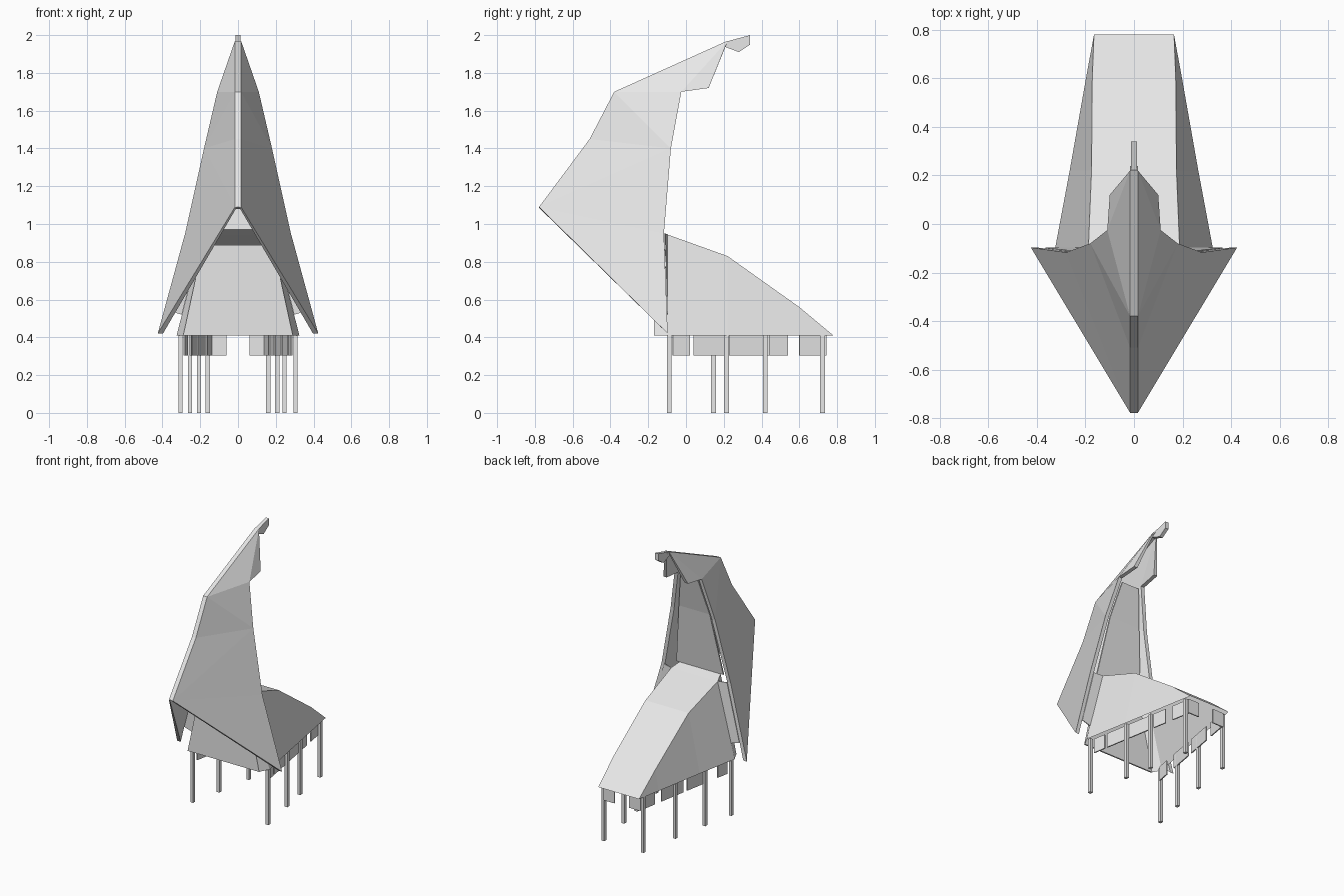
import bpy, bmesh, math
from mathutils import Vector

if "Cube" in bpy.data.objects:
    bpy.data.objects.remove(bpy.data.objects["Cube"])

grey = bpy.data.materials.new("light_grey")
grey.diffuse_color = (0.8, 0.8, 0.8, 1)
grey.use_nodes = True
grey.node_tree.nodes["Principled BSDF"].inputs["Base Color"].default_value = grey.diffuse_color


def make(name, verts, faces, thickness=0.0, offset=-1):
    bm = bmesh.new()
    vs = [bm.verts.new(v) for v in verts]
    for f in faces:
        bm.faces.new([vs[i] for i in f])
    bmesh.ops.recalc_face_normals(bm, faces=bm.faces)
    me = bpy.data.meshes.new(name)
    bm.to_mesh(me)
    bm.free()
    me.materials.append(grey)
    ob = bpy.data.objects.new(name, me)
    bpy.context.collection.objects.link(ob)
    if thickness:
        m = ob.modifiers.new("thickness", 'SOLIDIFY')
        m.thickness = thickness
        m.offset = offset
    return ob


def extrude_x(name, profile, half):
    n = len(profile)
    verts = [(s * half, y, z) for s in (-1, 1) for y, z in profile]
    faces = [range(n), range(n, 2 * n)]
    faces += [(i, (i + 1) % n, (i + 1) % n + n, i + n) for i in range(n)]
    return make(name, verts, faces)


# Folded hood: one sheet per side, thick at the rear edge, thin at the ridge
RW = 0.016
ridge = [(-0.778, 1.09), (-0.51, 1.45), (-0.38, 1.70), (0.22, 1.97)]
edge = [(0.425, -0.097, 0.42), (0.28, -0.117, 0.95), (0.18, -0.08, 1.40),
        (0.11, -0.025, 1.70), (0.10, 0.12, 1.72)]
hood_faces = [(0, 4, 5), (0, 5, 6), (0, 6, 1), (1, 6, 2),
              (2, 6, 7), (2, 7, 3), (7, 8, 3)]
rim = [0, 4, 5, 6, 7, 8, 3, 2, 1]
for s, side in ((1, "right"), (-1, "left")):
    outer = [(RW, y, z) for y, z in ridge] + edge
    inner = [(RW - 0.008, y, z - 0.004) for y, z in ridge]
    inner += [(x - 0.028, y, z) for x, y, z in edge]
    fs = hood_faces + [tuple(i + 9 for i in f) for f in hood_faces]
    fs += [(a, b, b + 9, a + 9) for a, b in zip(rim, rim[1:] + rim[:1])]
    make("hood_" + side, [(s * x, y, z) for x, y, z in outer + inner], fs)
    # Infill between the hood and the body
    make("hood_infill_" + side, [(s * 0.255, -0.112, 0.95), (s * 0.188, -0.10, 0.945),
                                 (s * 0.298, -0.10, 0.52), (s * 0.365, -0.10, 0.54)],
         [(0, 1, 2, 3)], 0.006, 0)

# Narrow strip along the ridge between the two sheets
under = [(y + 0.02, z - 0.01) for y, z in reversed(ridge)]
extrude_x("hood_ridge", ridge + under, RW)

# Hooked finial at the top
extrude_x("finial", [(0.21, 1.965), (0.34, 2.0), (0.34, 1.95),
                     (0.28, 1.91), (0.20, 1.94)], 0.013)

# Body shell, open below: sections of (y, base half width, roof half width, roof z)
sections = [(-0.165, 0.29, 0.165, 0.97), (-0.10, 0.325, 0.188, 0.945),
            (0.22, 0.265, 0.175, 0.83), (0.60, 0.198, 0.172, 0.56)]
bv, bf = [], []
for y, wb, wt, zt in sections:
    bv += [(-wb, y, 0.41), (-wt, y, zt), (wt, y, zt), (wb, y, 0.41)]
bv += [(-0.165, 0.78, 0.41), (0.165, 0.78, 0.41)]
for i in range(3):
    a = 4 * i
    bf += [(a + k, a + k + 1, a + 5 + k, a + 4 + k) for k in range(3)]
bf += [(12, 13, 16), (13, 14, 17, 16), (14, 15, 17)]
make("body_shell", bv, bf)

# Front wall stops short of the roof, leaving a slot
make("front_wall", [(-0.29, -0.165, 0.41), (0.29, -0.165, 0.41),
                    (0.186, -0.165, 0.89), (-0.186, -0.165, 0.89)],
     [(0, 1, 2, 3)], 0.01, 0)

# Upper wall closing the inside of the hood
rows = [(0.19, -0.165, 0.97), (0.125, -0.10, 1.42), (0.07, -0.04, 1.68)]
make("upper_wall", [(s * x, y, z) for x, y, z in rows for s in (-1, 1)],
     [(0, 1, 3, 2), (2, 3, 5, 4)], 0.01, 0)

# Posts
posts = [(-0.305, -0.088), (-0.255, 0.145), (-0.207, 0.42), (-0.16, 0.723),
         (0.305, -0.088), (0.247, 0.215), (0.208, 0.42), (0.16, 0.723)]
H = 0.0125
for x, y in posts:
    profile = [(y - H, 0.0), (y + H, 0.0), (y + H, 0.41), (y - H, 0.41)]
    extrude_x("post", profile, 0.011).location.x = x


# Hanging panels below the base edge
def panel(p, q):
    make("skirt_panel", [(*p, 0.305), (*q, 0.305), (*q, 0.41), (*p, 0.41)],
         [(0, 1, 2, 3)], 0.008, 0)


def side_x(y):
    return 0.29 - 0.155 * (y + 0.1) / 0.88


spans = {-1: [(-0.07, 0.02), (0.115, 0.30), (0.34, 0.54), (0.60, 0.74)],
         1: [(-0.07, 0.02), (0.04, 0.20), (0.23, 0.41), (0.44, 0.54), (0.60, 0.74)]}
for s, items in spans.items():
    for a, b in items:
        panel((s * side_x(a), a), (s * side_x(b), b))
    panel((s * 0.06, 0.74), (s * 0.15, 0.74))
